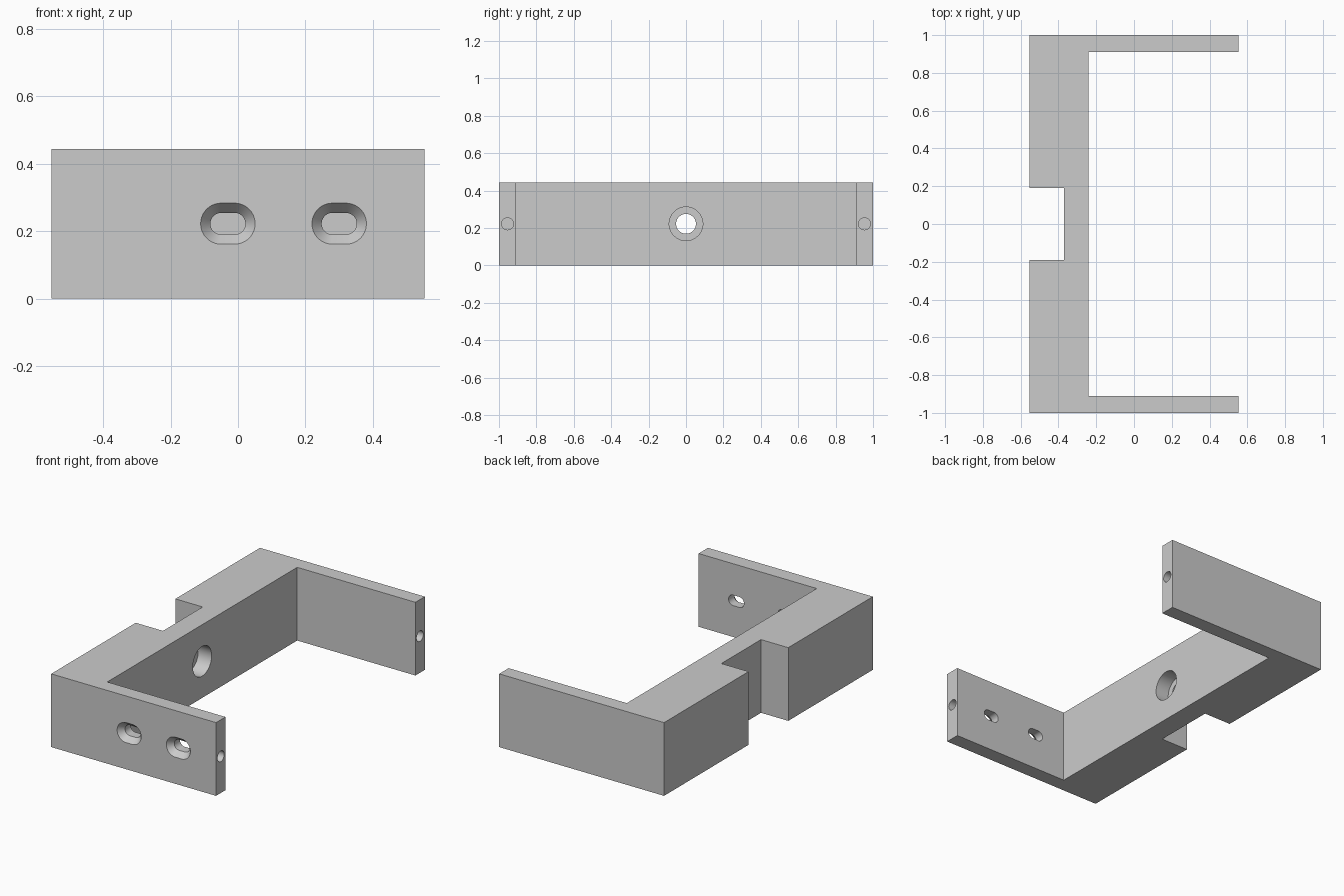
import bpy, bmesh, math
from mathutils import Vector

cube = bpy.data.objects.get("Cube")
if cube:
    bpy.data.objects.remove(cube, do_unlink=True)

HEIGHT = 0.444
MID_Z = HEIGHT / 2
BACK_X, FRONT_X = -0.553, 0.553     # outer face of the bar, tips of the arms
INNER_X = -0.24                     # inner face of the bar
NOTCH_X = -0.37
ARM_Y = 0.91
SIDES = 48

grey = bpy.data.materials.new("light_grey")
grey.use_nodes = True
colour = (0.6, 0.6, 0.6, 1)
grey.diffuse_color = colour
grey.node_tree.nodes["Principled BSDF"].inputs["Base Color"].default_value = colour


def add_object(name, bm):
    bmesh.ops.recalc_face_normals(bm, faces=bm.faces)
    mesh = bpy.data.meshes.new(name)
    bm.to_mesh(mesh)
    bm.free()
    mesh.materials.append(grey)
    obj = bpy.data.objects.new(name, mesh)
    bpy.context.collection.objects.link(obj)
    return obj


def hole_cutter(name, centre, axis, rings, half_slot=0.0):
    """Loft round or slotted rings of (depth, radius) along an axis."""
    axis = Vector(axis)
    across = axis.cross(Vector((0, 0, 1)))
    bm = bmesh.new()
    loops = []
    for depth, radius in rings:
        loop = []
        for i in range(SIDES):
            a = (i + 0.5) * math.tau / SIDES
            u = radius * math.cos(a) + math.copysign(half_slot, math.cos(a))
            point = Vector(centre) + axis * depth + across * u
            point.z += radius * math.sin(a)
            loop.append(bm.verts.new(point))
        loops.append(loop)
    for low, high in zip(loops, loops[1:]):
        for i in range(SIDES):
            j = (i + 1) % SIDES
            bm.faces.new((low[i], low[j], high[j], high[i]))
    bm.faces.new(loops[0])
    bm.faces.new(loops[-1])
    cutter = add_object(name, bm)
    cutter.hide_render = True
    return cutter


# Bracket body: half outline mirrored across y, then extruded upward
half = [(NOTCH_X, 0.19), (BACK_X, 0.19), (BACK_X, 1), (FRONT_X, 1),
        (FRONT_X, ARM_Y), (INNER_X, ARM_Y)]
outline = half + [(x, -y) for x, y in reversed(half)]
bm = bmesh.new()
base = bm.faces.new([bm.verts.new((x, y, 0)) for x, y in outline])
top = bmesh.ops.extrude_face_region(bm, geom=[base])
top_verts = [v for v in top["geom"] if isinstance(v, bmesh.types.BMVert)]
bmesh.ops.translate(bm, verts=top_verts, vec=(0, 0, HEIGHT))
bracket = add_object("bracket", bm)

# Countersunk slots through the front arm
cutters = []
for x in (-0.03, 0.30):
    rings = [(-0.01, 0.069), (0.035, 0.032), (0.12, 0.032)]
    cutters.append(hole_cutter("slot_cutter", (x, -1, MID_Z), (0, 1, 0), rings, 0.02))

# Counterbored hole through the middle of the bar
rings = [(-0.05, 0.09), (0.09, 0.09), (0.09, 0.053), (0.2, 0.053)]
cutters.append(hole_cutter("bore_cutter", (INNER_X, 0, MID_Z), (-1, 0, 0), rings))

# Blind holes in the arm tips
for y in (-0.954, 0.954):
    rings = [(-0.05, 0.032), (0.15, 0.032)]
    cutters.append(hole_cutter("tip_hole_cutter", (FRONT_X, y, MID_Z), (-1, 0, 0), rings))

bpy.ops.object.select_all(action='DESELECT')
bracket.select_set(True)
bpy.context.view_layer.objects.active = bracket
for cutter in cutters:
    cut = bracket.modifiers.new("hole", 'BOOLEAN')
    cut.operation = 'DIFFERENCE'
    cut.solver = 'EXACT'
    cut.object = cutter
    bpy.ops.object.modifier_apply(modifier=cut.name)
    bpy.data.objects.remove(cutter, do_unlink=True)

bpy.ops.object.shade_smooth_by_angle(angle=math.radians(25))
